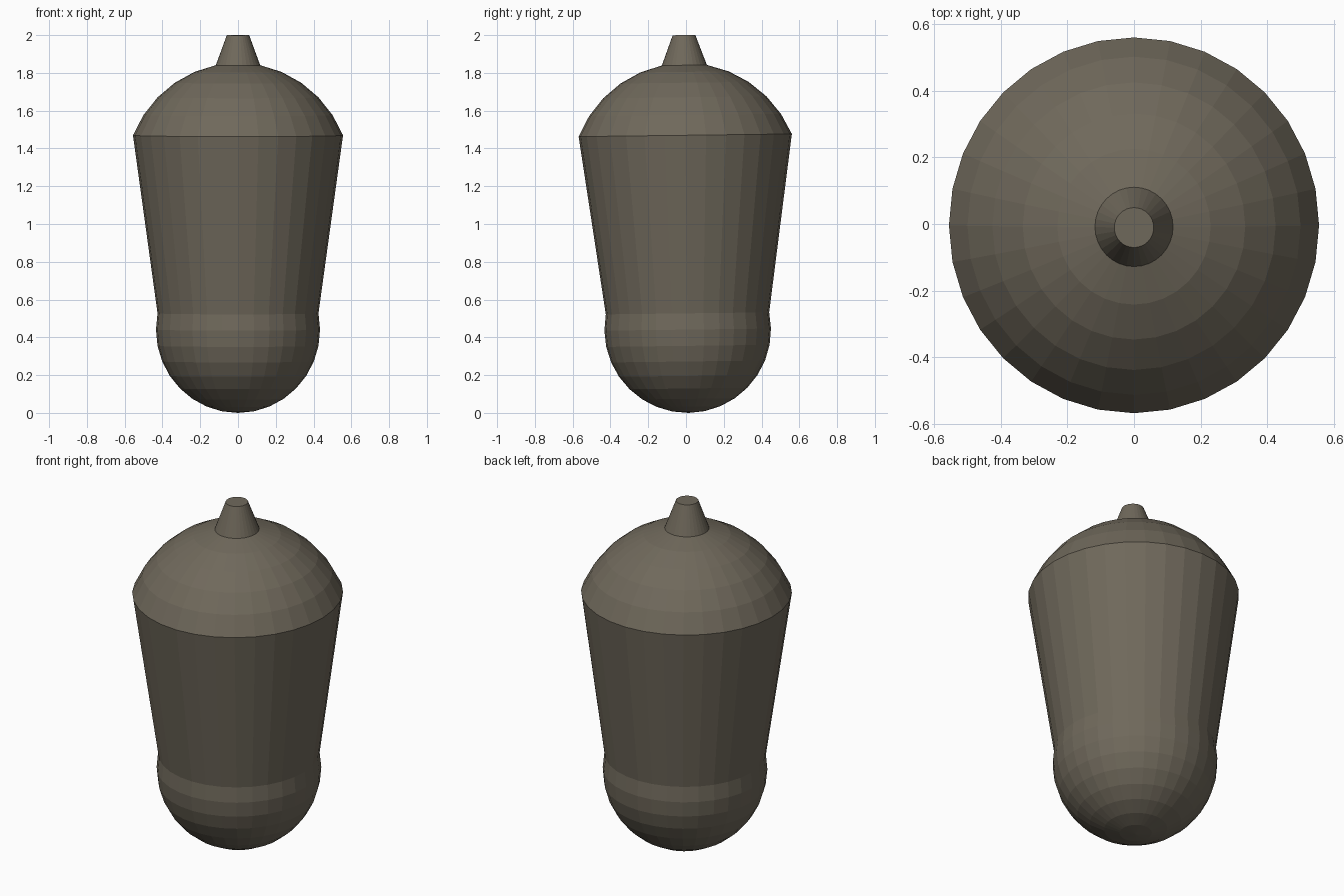
import bpy, bmesh
from math import sin, cos, radians
from mathutils import Matrix, Vector

if "Cube" in bpy.data.objects:
    bpy.data.objects.remove(bpy.data.objects["Cube"])

SIDES = 32
STEP = 11.25  # degrees between rings and between sides


def arc(radius, centre_z, first, last):
    """Rings of a sphere, counted in steps from the bottom pole."""
    return [(radius * sin(radians(STEP * i)), centre_z - radius * cos(radians(STEP * i)))
            for i in range(first, last + 1)]


# Profile: round bottom, flaring wall, dome, tapered stem with flat top
bottom = arc(0.441, 0.441, 0, 9)
dome = [(r, 1.469 + (z - 1.469) * 1.015) for r, z in arc(0.611, 1.236, 10, 15)]
stem = [(0.06, 2.0)]
profile = bottom + dome + stem

# Revolve the profile, slightly narrower in x
bm = bmesh.new()
pole = bm.verts.new((0, 0, profile[0][1]))
rings = []
for r, z in profile[1:]:
    rings.append([bm.verts.new((0.985 * r * cos(radians(STEP * k)), r * sin(radians(STEP * k)), z))
                  for k in range(SIDES)])
for k in range(SIDES):
    n = (k + 1) % SIDES
    bm.faces.new((pole, rings[0][n], rings[0][k]))
    for low, high in zip(rings, rings[1:]):
        bm.faces.new((low[k], low[n], high[n], high[k]))
bm.faces.new(rings[-1])

# The whole vessel leans very slightly
bmesh.ops.rotate(bm, verts=bm.verts, cent=Vector((0, 0, 1.15)),
                 matrix=Matrix.Rotation(radians(0.72), 3, 'X'))
lowest = min(v.co.z for v in bm.verts)
bmesh.ops.translate(bm, verts=bm.verts, vec=(0, 0, -lowest))
bmesh.ops.recalc_face_normals(bm, faces=bm.faces)

mesh = bpy.data.meshes.new("domed_vessel")
bm.to_mesh(mesh)
bm.free()
vessel = bpy.data.objects.new("domed_vessel", mesh)
bpy.context.collection.objects.link(vessel)

# Dull brown-grey finish
mat = bpy.data.materials.new("dull_brown")
mat.diffuse_color = (0.16, 0.14, 0.105, 1)
mat.use_nodes = True
mat.node_tree.nodes["Principled BSDF"].inputs["Base Color"].default_value = mat.diffuse_color
mesh.materials.append(mat)
